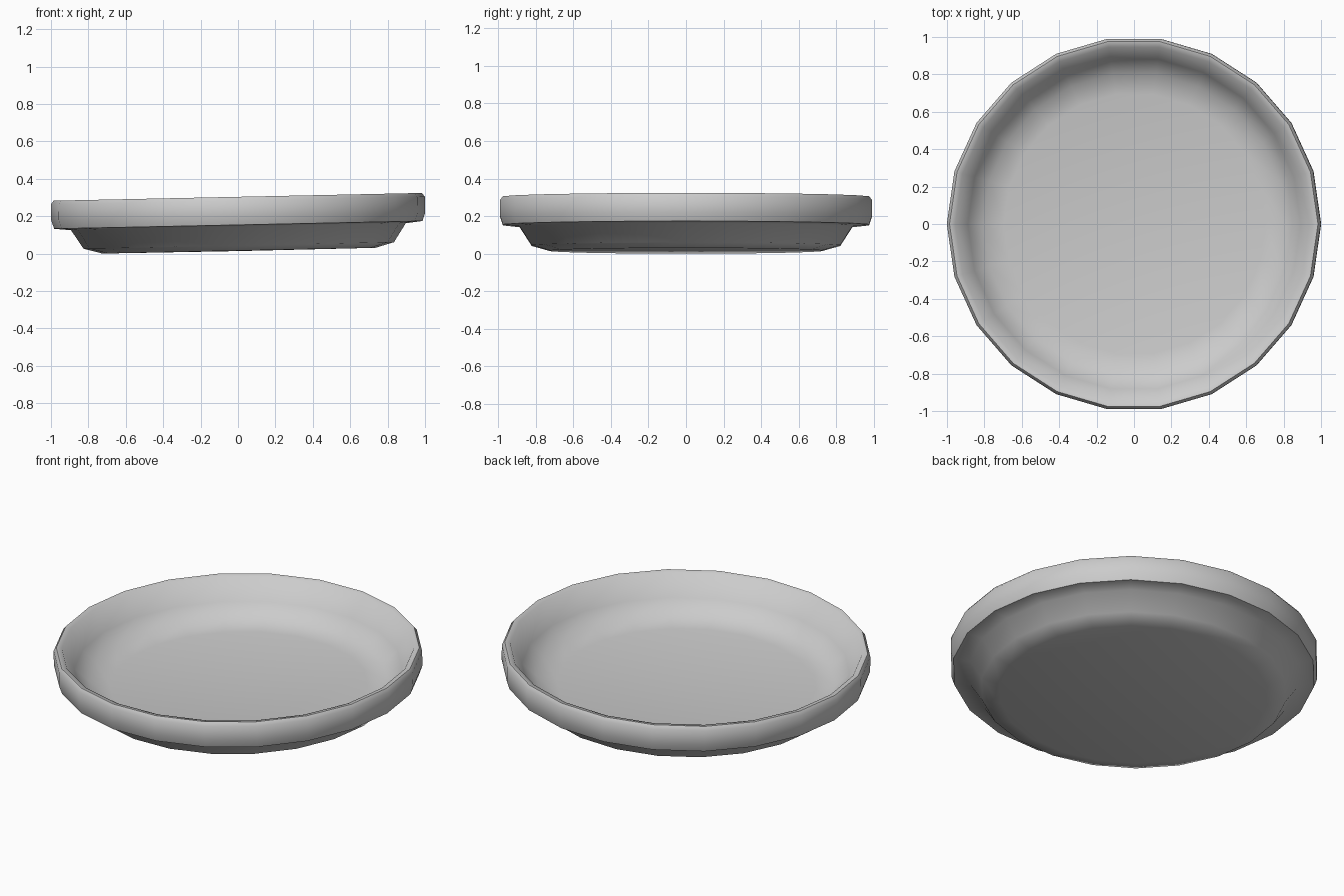
import bpy, bmesh, math
from mathutils import Matrix

cube = bpy.data.objects.get("Cube")
if cube:
    bpy.data.objects.remove(cube, do_unlink=True)

SIDES = 22
TILT = 0.021  # the dish leans slightly, its left side is higher

# Plain grey clay
clay = bpy.data.materials.new("grey_clay")
clay.use_nodes = True
grey = (0.6, 0.6, 0.6, 1)
clay.diffuse_color = grey
clay.node_tree.nodes["Principled BSDF"].inputs["Base Color"].default_value = grey

# Cross-section (radius, height): underside, foot, rim band, inner wall, floor
profile = [
    (0, 0.015), (0.73, 0.017), (0.83, 0.045), (0.895, 0.145),
    (0.985, 0.155), (1.0, 0.2), (1.0, 0.285), (0.985, 0.305),
    (0.955, 0.3), (0.89, 0.18), (0.81, 0.105), (0.7, 0.085), (0, 0.075),
]


def lathe(bm, points, sides):
    """Revolve the cross-section around z, with poles at zero radius."""
    rings = []
    for r, z in points:
        count = sides if r else 1
        rings.append([bm.verts.new((r * math.cos(math.tau * i / sides),
                                    r * math.sin(math.tau * i / sides), z))
                      for i in range(count)])
    for a, b in zip(rings, rings[1:]):
        for i in range(sides):
            j = (i + 1) % sides
            corners = [a[i % len(a)], a[j % len(a)], b[j % len(b)], b[i % len(b)]]
            bm.faces.new(list(dict.fromkeys(corners)))


# Shallow dish
bm = bmesh.new()
lathe(bm, profile, SIDES)
bmesh.ops.recalc_face_normals(bm, faces=bm.faces)
bmesh.ops.transform(bm, matrix=Matrix.Rotation(-TILT, 4, "Y"), verts=bm.verts)

# Centre the dish and stand it on the ground
xs = [v.co.x for v in bm.verts]
drop = min(v.co.z for v in bm.verts)
bmesh.ops.translate(bm, verts=bm.verts, vec=(-(min(xs) + max(xs)) / 2, 0, -drop))

mesh = bpy.data.meshes.new("shallow_dish")
bm.to_mesh(mesh)
bm.free()
mesh.materials.append(clay)
dish = bpy.data.objects.new("shallow_dish", mesh)
bpy.context.collection.objects.link(dish)

# Smooth surface with a crisp edge under the rim
bpy.ops.object.select_all(action="DESELECT")
dish.select_set(True)
bpy.context.view_layer.objects.active = dish
bpy.ops.object.shade_smooth_by_angle(angle=math.radians(62))
